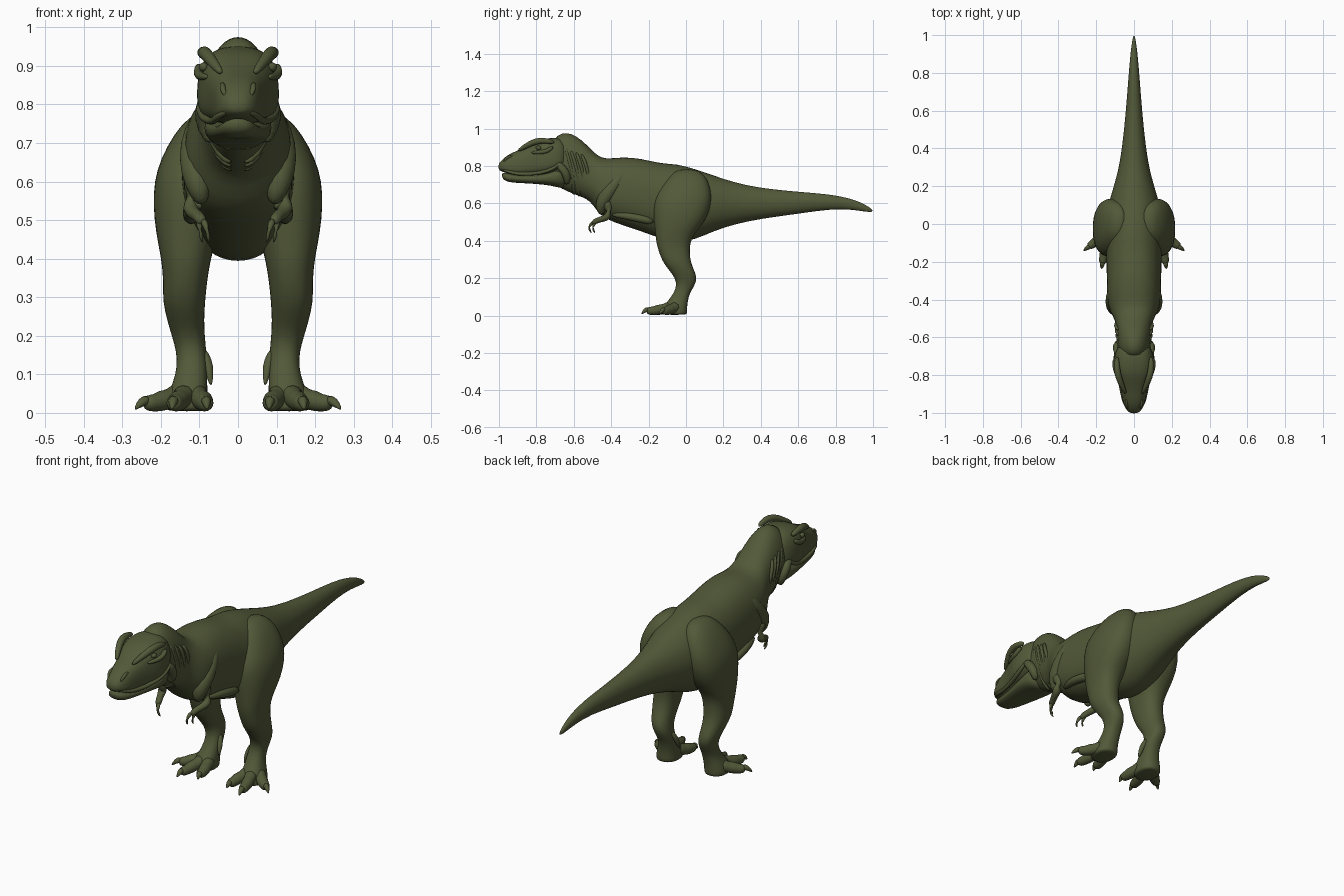
import bpy, bmesh, math
from mathutils import Vector

skin = bpy.data.materials.new("olive green skin")
skin.diffuse_color = (0.085, 0.10, 0.04, 1)
SIDES = 24


def loft(name, rings, mirror=False, subsurf=1):
    """Skin a list of closed point rings, cap the ends and smooth."""
    bm = bmesh.new()
    vs = [[bm.verts.new(p) for p in r] for r in rings]
    n = len(vs[0])
    for a, b in zip(vs, vs[1:]):
        for i in range(n):
            j = (i + 1) % n
            bm.faces.new((a[i], a[j], b[j], b[i]))
    bm.faces.new(vs[0])
    bm.faces.new(vs[-1])
    bmesh.ops.recalc_face_normals(bm, faces=bm.faces)
    for f in bm.faces:
        f.smooth = True
    me = bpy.data.meshes.new(name)
    bm.to_mesh(me)
    bm.free()
    me.materials.append(skin)
    ob = bpy.data.objects.new(name, me)
    bpy.context.collection.objects.link(ob)
    if mirror:
        m = ob.modifiers.new("mirror", 'MIRROR')
        m.use_mirror_merge = False
    if subsurf:
        ob.modifiers.new("smooth", 'SUBSURF').levels = subsurf
        ob.modifiers["smooth"].render_levels = subsurf
    return ob


def power(v, n):
    return math.copysign(abs(v) ** (2 / n), v)


def angles(n=SIDES):
    return [2 * math.pi * i / n for i in range(n)]


def trunk(name, table):
    """Upright sections: y, top z, bottom z, half width, widest z, squareness."""
    return loft(name, [[(w * power(math.cos(t), n), y,
                         mid + (top - mid if math.sin(t) > 0 else mid - bot) * power(math.sin(t), n))
                        for t in angles()] for y, top, bot, w, mid, n in table])


def column(name, table):
    """Level sections: z, inner x, outer x, front y, back y."""
    return loft(name, [[((a + b) / 2 + (b - a) / 2 * power(math.cos(t), 2.3),
                         (f + k) / 2 + (k - f) / 2 * power(math.sin(t), 2.3), z)
                        for t in angles()] for z, a, b, f, k in table], mirror=True)


def tube(name, pts, mirror=True, floor=None):
    """Tapered limb through points x, y, z, radius; optionally flattened on the ground."""
    ps = [Vector(p[:3]) for p in pts]
    rings = []
    for i, p in enumerate(ps):
        d = (ps[min(i + 1, len(ps) - 1)] - ps[max(i - 1, 0)]).normalized()
        u = d.cross(Vector((0, 0, 1)))
        u = u.normalized() if u.length > 0.1 else Vector((1, 0, 0))
        v = u.cross(d).normalized()
        ring = [p + pts[i][3] * (u * math.cos(t) + v * math.sin(t)) for t in angles(12)]
        if floor is not None:
            for q in ring:
                q.z = max(q.z, floor)
        rings.append(ring)
    return loft(name, rings, mirror)


# torso, neck and tail in one skin
trunk("body_and_tail", [
    (1.0, .566, .552, .004, .56, 2), (.95, .600, .557, .013, .58, 2),
    (.88, .627, .568, .021, .60, 2), (.77, .650, .570, .030, .61, 2),
    (.60, .662, .544, .043, .605, 2), (.40, .682, .518, .063, .60, 2),
    (.26, .712, .488, .088, .60, 2), (.15, .750, .452, .125, .60, 2),
    (.05, .785, .405, .148, .60, 2), (-.05, .814, .385, .152, .60, 2.1),
    (-.13, .813, .408, .147, .62, 2.2), (-.24, .842, .450, .146, .64, 2.2),
    (-.34, .851, .482, .145, .66, 2.3), (-.43, .836, .515, .140, .67, 2.3),
    (-.475, .858, .555, .122, .69, 2.2), (-.51, .893, .612, .100, .73, 2.2),
    (-.56, .942, .635, .094, .78, 2.2), (-.61, .976, .652, .092, .80, 2),
    (-.66, .980, .676, .088, .82, 2), (-.72, .950, .705, .075, .82, 2)])

# skull and lower jaw, leaving a mouth groove between
trunk("skull", [
    (-.63, .930, .780, .080, .84, 2.4), (-.68, .955, .775, .100, .83, 2.6),
    (-.73, .950, .755, .110, .82, 2.8), (-.78, .942, .748, .102, .82, 3),
    (-.82, .925, .750, .086, .82, 3), (-.87, .895, .745, .072, .80, 2.7),
    (-.92, .876, .750, .064, .79, 2.6), (-.96, .855, .762, .054, .79, 2.5),
    (-.99, .828, .772, .037, .795, 2.2), (-1.003, .808, .782, .016, .795, 2)])
trunk("lower_jaw", [
    (-.63, .800, .670, .072, .75, 2.4), (-.69, .790, .688, .090, .745, 2.5),
    (-.75, .760, .700, .086, .735, 2.6), (-.84, .748, .707, .068, .73, 2.6),
    (-.92, .752, .710, .055, .735, 2.5), (-.965, .765, .717, .043, .74, 2.3),
    (-.985, .765, .738, .022, .75, 2)])

# raised face details
tube("brow_ridge", [(.042, -.90, .880, .008), (.062, -.86, .905, .014), (.083, -.81, .932, .018),
                    (.092, -.76, .938, .017), (.090, -.70, .925, .010)])
tube("cheek_ridge", [(.078, -.83, .872, .006), (.096, -.79, .872, .011), (.106, -.74, .878, .013),
                     (.100, -.71, .905, .010)])
tube("eyeball", [(.084, -.803, .897, .004), (.087, -.797, .897, .011), (.089, -.789, .897, .013),
                 (.092, -.781, .897, .011), (.094, -.775, .897, .004)])
tube("upper_lip", [(.028, -.985, .782, .006), (.052, -.95, .770, .009), (.062, -.90, .757, .010),
                   (.074, -.84, .757, .010), (.090, -.77, .764, .010), (.102, -.71, .785, .010),
                   (.096, -.67, .815, .007)])
tube("nostril_rim", [(.030, -.975, .818, .004), (.040, -.967, .838, .008), (.040, -.945, .852, .008),
                     (.042, -.925, .853, .004)])
tube("jaw_muscle", [(.082, -.70, .82, .014), (.094, -.66, .79, .025), (.084, -.63, .74, .028),
                    (.068, -.64, .70, .015)])

# loose neck folds
for k in range(4):
    y, x = .028 * k, .004 * k
    tube("neck_fold", [(.070 + x, -.645 + y, .90 - .012 * k, .007),
                       (.089 + x, -.625 + y, .83, .011),
                       (.082 + x, -.60 + y, .74, .012), (.050, -.60 + y, .665 - .008 * k, .010),
                       (.015, -.60 + y, .648 - .01 * k, .006)])

# shoulder and rib muscles
tube("shoulder", [(.105, -.33, .77, .02), (.118, -.38, .70, .036), (.110, -.44, .63, .045),
                  (.098, -.46, .57, .035), (.09, -.45, .54, .015)])
tube("flank_fold", [(.095, -.40, .540, .01), (.118, -.33, .535, .02), (.125, -.25, .52, .022),
                    (.120, -.17, .50, .02)])

# hind legs, from hip to heel
column("hind_leg", [
    (.785, .05, .10, -.04, .05), (.75, .03, .148, -.09, .105), (.69, .03, .186, -.135, .130),
    (.63, .03, .212, -.168, .138), (.57, .03, .221, -.176, .130), (.50, .04, .218, -.172, .100),
    (.44, .06, .208, -.164, .045), (.39, .072, .198, -.160, .022), (.34, .080, .194, -.145, .020),
    (.29, .085, .196, -.127, .024), (.24, .088, .184, -.088, .045), (.20, .086, .172, -.058, .060),
    (.16, .082, .160, -.050, .046), (.12, .080, .158, -.066, .020), (.08, .080, .168, -.095, .010),
    (.045, .078, .184, -.125, .006), (.012, .078, .188, -.13, .006), (.004, .082, .184, -.125, .002)])

# three toes with claws, plus the dewclaw
toes = {"inner": ((.110, -.07), (.090, -.135), (.084, -.178), (.080, -.205)),
        "middle": ((.135, -.08), (.155, -.15), (.166, -.200), (.172, -.238)),
        "outer": ((.150, -.05), (.198, -.090), (.232, -.115), (.268, -.142))}
for side, (a, b, c, d) in toes.items():
    tube(side + "_toe", [(*a, .050, .038), ((a[0] + b[0]) / 2, (a[1] + b[1]) / 2, .036, .025),
                         (*b, .032, .029), ((b[0] + c[0]) / 2, (b[1] + c[1]) / 2, .025, .023),
                         (*c, .026, .023), (c[0] * .7 + d[0] * .3, c[1] * .7 + d[1] * .3, .022, .012)],
         floor=.003)
    tube(side + "_toe_claw", [(*c, .034, .015), ((c[0] + d[0]) / 2, (c[1] + d[1]) / 2, .030, .013),
                              (*d, .008, .003)], floor=.001)
tube("dewclaw", [(.095, -.01, .165, .012), (.080, -.025, .135, .014), (.074, -.04, .105, .012),
                 (.070, -.05, .07, .003)])

# small arms with two clawed fingers
tube("arm", [(.105, -.43, .62, .03), (.120, -.415, .575, .030), (.126, -.41, .540, .024),
             (.120, -.43, .520, .019), (.106, -.465, .513, .015), (.096, -.49, .502, .016),
             (.092, -.50, .490, .010)])
for k, (dx, dy) in enumerate(((.008, .012), (-.010, -.008))):
    tube("finger", [(.096 + dx / 2, -.49 + dy / 2, .502, .010), (.092 + dx, -.508 + dy, .482, .009),
                    (.089 + dx, -.512 + dy, .465, .008), (.084 + dx, -.497 + dy, .440, .002)])
